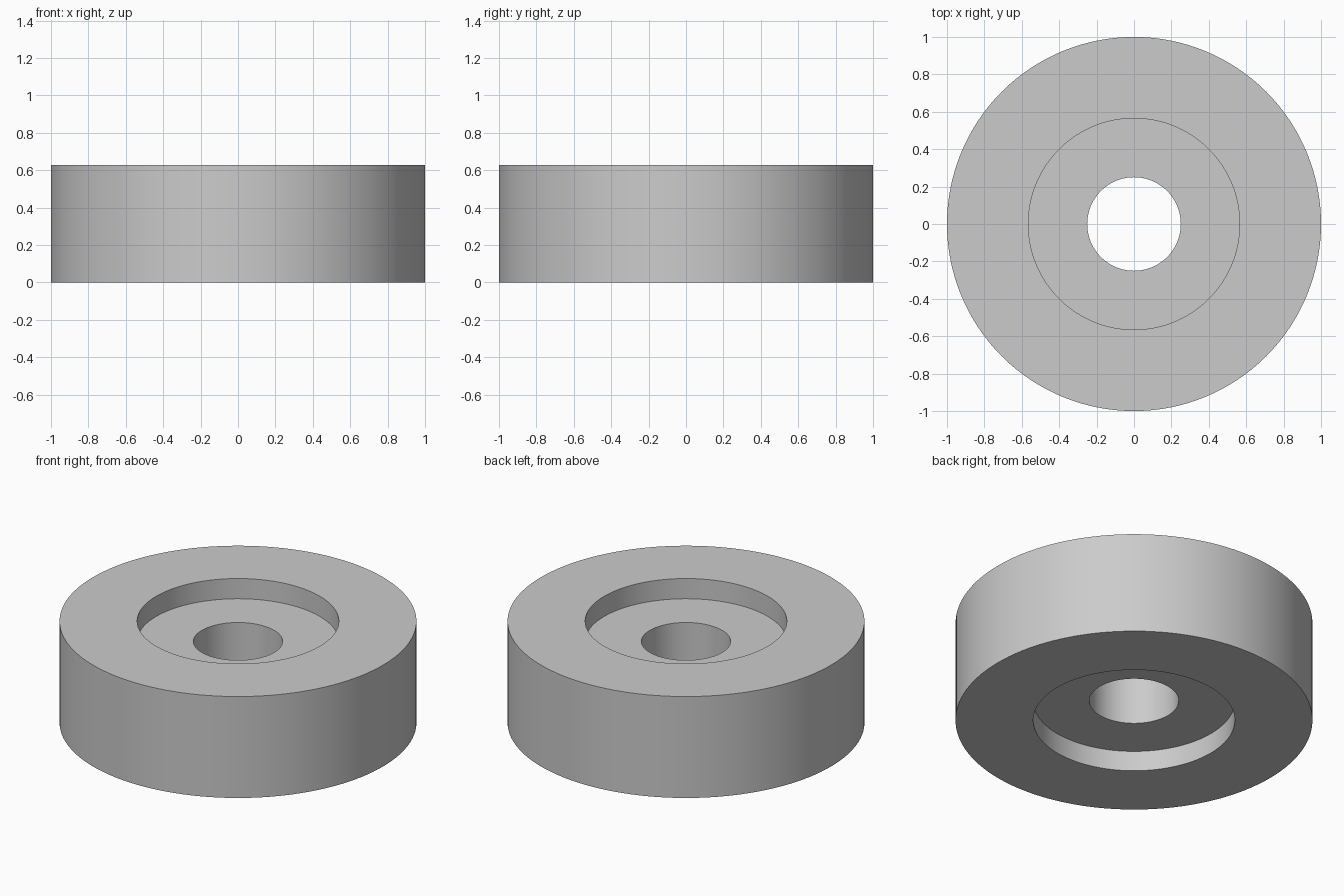
import bpy
import bmesh
import math
from mathutils import Matrix

cube = bpy.data.objects.get("Cube")
if cube:
    bpy.data.objects.remove(cube)

# Dimensions
HEIGHT = 0.627
RADIUS = 1.0
RECESS_RADIUS = 0.565
BORE_RADIUS = 0.25
RECESS_DEPTH = 0.125
SEGMENTS = 128

# Plain grey
grey = bpy.data.materials.new("plain_grey")
grey.use_nodes = True
colour = (0.6, 0.6, 0.6, 1.0)
grey.diffuse_color = colour
grey.node_tree.nodes["Principled BSDF"].inputs["Base Color"].default_value = colour

# Closed cross-section of the ring: upper half, then mirrored lower half
upper = [
    (BORE_RADIUS, HEIGHT - RECESS_DEPTH),
    (RECESS_RADIUS, HEIGHT - RECESS_DEPTH),
    (RECESS_RADIUS, HEIGHT),
    (RADIUS, HEIGHT),
]
profile = upper + [(r, HEIGHT - z) for r, z in reversed(upper)]

# Revolve the section around z
bm = bmesh.new()
points = [bm.verts.new((r, 0, z)) for r, z in profile]
edges = [bm.edges.new((a, b)) for a, b in zip(points, points[1:] + points[:1])]
bmesh.ops.spin(bm, geom=points + edges, cent=(0, 0, 0), axis=(0, 0, 1),
               angle=math.tau, steps=SEGMENTS, use_merge=True)
bmesh.ops.remove_doubles(bm, verts=bm.verts, dist=0.0001)
bmesh.ops.recalc_face_normals(bm, faces=bm.faces)

mesh = bpy.data.meshes.new("recessed_ring")
bm.to_mesh(mesh)
bm.free()
mesh.materials.append(grey)
ring = bpy.data.objects.new("recessed_ring", mesh)
bpy.context.collection.objects.link(ring)

# Smooth round walls, crisp rims
bpy.ops.object.select_all(action="DESELECT")
ring.select_set(True)
bpy.context.view_layer.objects.active = ring
bpy.ops.object.shade_smooth_by_angle(angle=math.radians(30))
